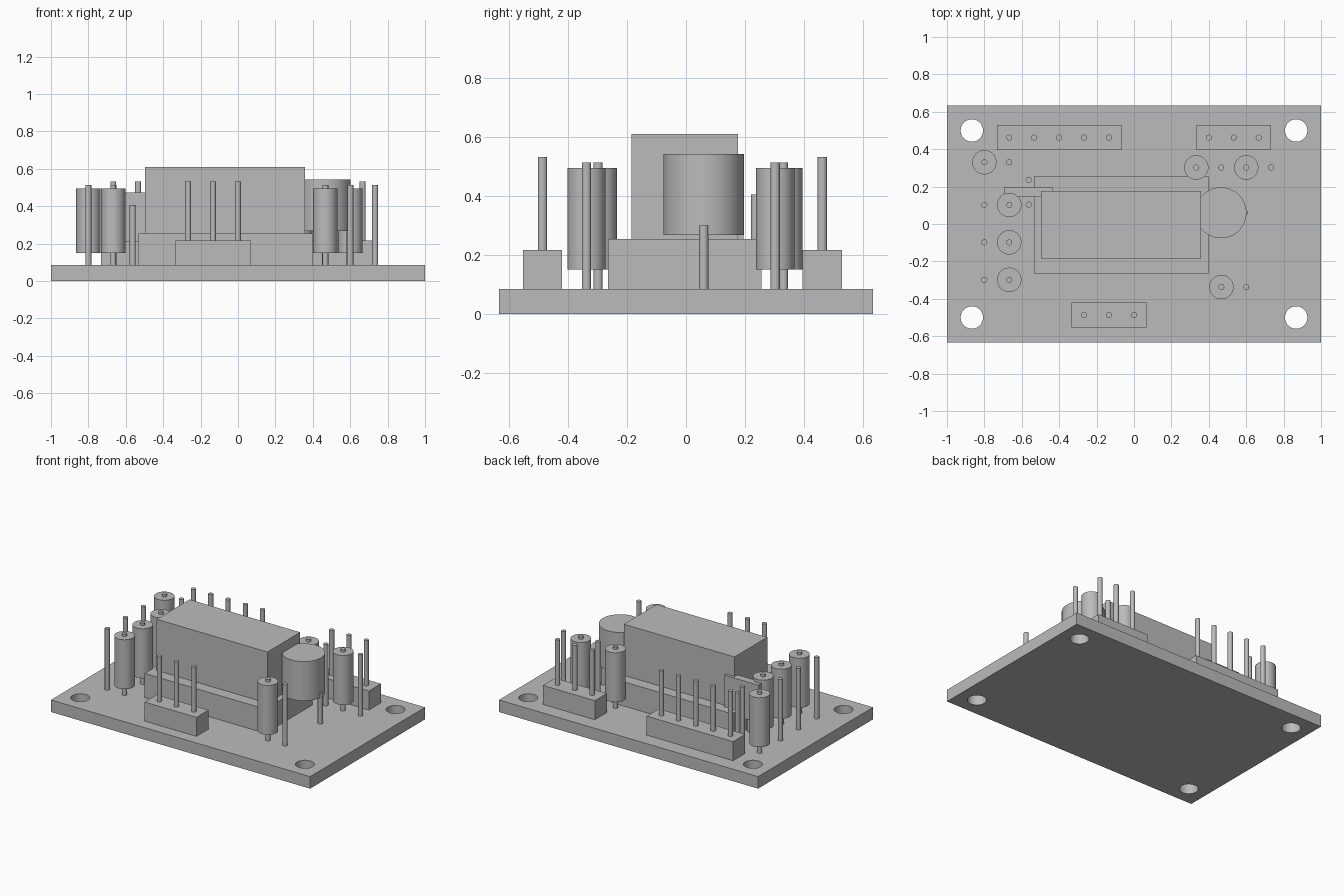
import bpy
import math

if "Cube" in bpy.data.objects:
    bpy.data.objects.remove(bpy.data.objects["Cube"], do_unlink=True)

grey = bpy.data.materials.new("plain_grey")
grey.use_nodes = True
COLOUR = (0.5, 0.5, 0.5, 1)
grey.diffuse_color = COLOUR
grey.node_tree.nodes["Principled BSDF"].inputs["Base Color"].default_value = COLOUR

BOARD_TOP = 0.084
PITCH = 0.1333      # spacing of the hole grid
WIRE = 0.016        # radius of pins and leads


def finish(name):
    ob = bpy.context.object
    ob.name = name
    ob.data.materials.append(grey)
    return ob


def box(name, x0, x1, y0, y1, z0, z1):
    bpy.ops.mesh.primitive_cube_add(
        size=1, location=((x0 + x1) / 2, (y0 + y1) / 2, (z0 + z1) / 2))
    bpy.context.object.scale = (x1 - x0, y1 - y0, z1 - z0)
    bpy.ops.object.transform_apply(location=False, rotation=False, scale=True)
    return finish(name)


def rod(name, x, y, z0, z1, radius=WIRE, sides=32):
    bpy.ops.mesh.primitive_cylinder_add(
        vertices=sides, radius=radius, depth=z1 - z0, location=(x, y, (z0 + z1) / 2))
    bpy.ops.object.shade_smooth_by_angle(angle=math.radians(30))
    return finish(name)


# Circuit board with a mounting hole in each corner
board = box("board", -1, 1, -0.633, 0.633, 0, BOARD_TOP)
for sx in (-1, 1):
    for sy in (-1, 1):
        cutter = rod("hole_cutter", sx * 0.867, sy * 0.5, -0.1, 0.2, 0.06, 48)
        cutter.hide_render = True
        mod = board.modifiers.new("hole", 'BOOLEAN')
        mod.object = cutter
        mod.solver = 'EXACT'
        bpy.context.view_layer.objects.active = board
        bpy.ops.object.modifier_apply(modifier=mod.name)
        bpy.data.objects.remove(cutter, do_unlink=True)
bpy.ops.object.select_all(action='DESELECT')
board.select_set(True)
bpy.context.view_layer.objects.active = board
bpy.ops.object.shade_smooth_by_angle(angle=math.radians(30))

# Chip and its socket
box("chip_socket", -0.535, 0.397, -0.265, 0.255, BOARD_TOP, 0.253)
box("chip", -0.498, 0.357, -0.185, 0.176, 0.253, 0.61)


# Pin headers
def header(name, x, y, count):
    half = PITCH / 2
    box(name + "_base", x - half, x + (count - 0.5) * PITCH,
        y - half, y + half, BOARD_TOP, 0.217)
    for i in range(count):
        rod(f"{name}_pin_{i + 1}", x + i * PITCH, y, 0.217, 0.532)


header("back_right_header", -0.667, 0.462, 5)
header("back_left_header", 0.4, 0.462, 3)
header("front_header", -0.267, -0.486, 3)

# Upright resistors: body on a lead, with the return lead beside it
resistors = [
    (-0.8, 0.33, 1), (-0.667, 0.102, -1), (-0.667, -0.098, -1), (-0.667, -0.298, -1),
    (0.333, 0.302, 1), (0.6, 0.302, 1), (0.467, -0.337, 1),
]
for i, (x, y, side) in enumerate(resistors, 1):
    rod(f"resistor_{i}_body", x, y, 0.15, 0.495, 0.065, 48)
    rod(f"resistor_{i}_lead", x, y, BOARD_TOP, 0.512)
    rod(f"resistor_{i}_return_lead", x + side * PITCH, y, BOARD_TOP, 0.512)

# Round capacitor
rod("round_capacitor", 0.465, 0.06, 0.268, 0.542, 0.136, 64)
for i, x in enumerate((0.333, 0.593), 1):
    rod(f"round_capacitor_lead_{i}", x, 0.06, BOARD_TOP, 0.3)

# Flat capacitor
box("flat_capacitor", -0.695, -0.433, 0.144, 0.195, 0.21, 0.473)
for i, y in enumerate((0.104, 0.236), 1):
    rod(f"flat_capacitor_lead_{i}", -0.563, y, BOARD_TOP, 0.405)
